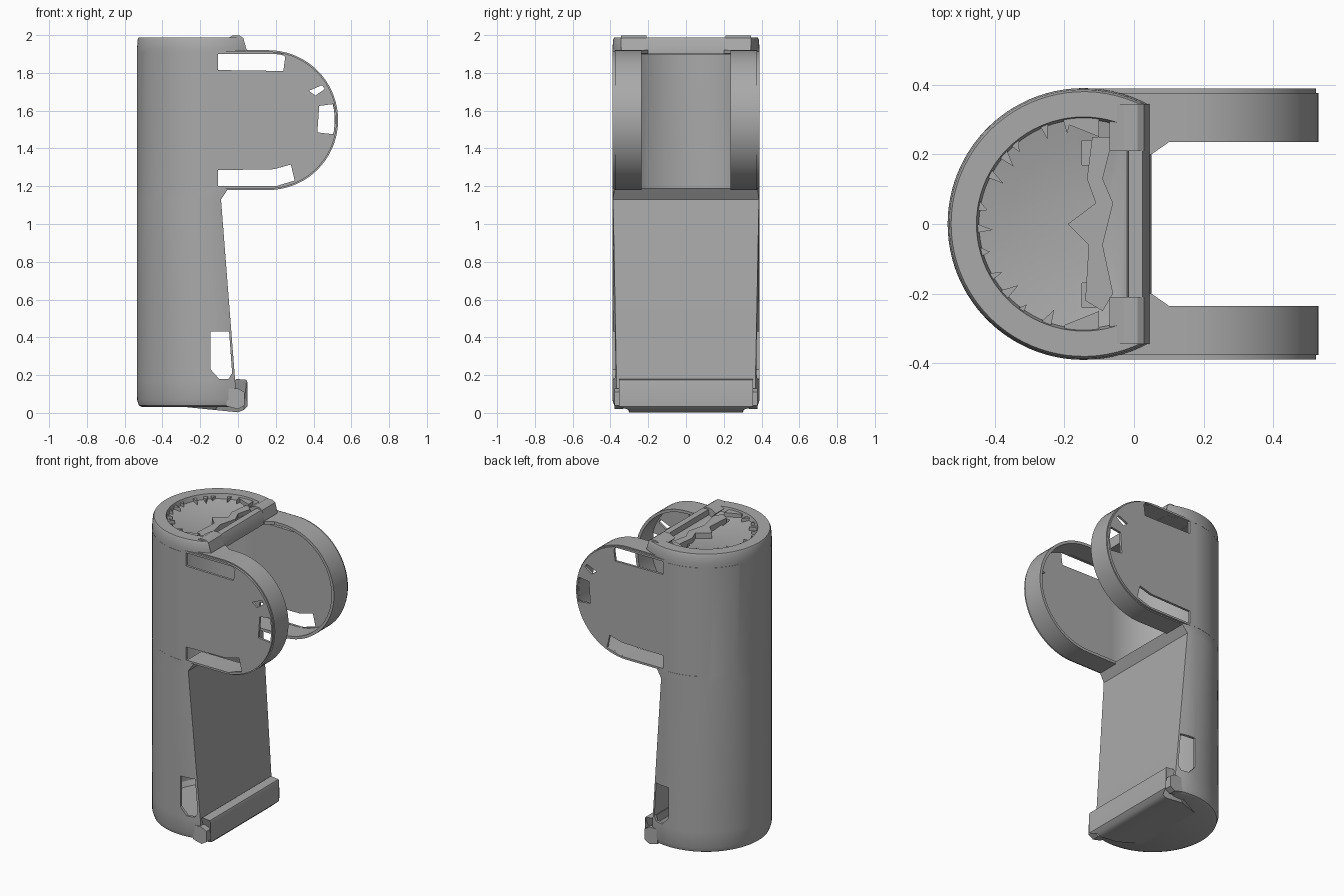
import bpy, bmesh, math, random

if "Cube" in bpy.data.objects:
    bpy.data.objects.remove(bpy.data.objects["Cube"])

random.seed(4)
CX = -0.145          # centre of the round back
grey = bpy.data.materials.new("plain grey")
grey.diffuse_color = (0.40, 0.40, 0.40, 1)
grey.use_nodes = True
grey.node_tree.nodes["Principled BSDF"].inputs["Base Color"].default_value = grey.diffuse_color


def make(name, bm):
    bmesh.ops.recalc_face_normals(bm, faces=bm.faces)
    me = bpy.data.meshes.new(name)
    bm.to_mesh(me)
    bm.free()
    ob = bpy.data.objects.new(name, me)
    bpy.context.collection.objects.link(ob)
    me.materials.append(grey)
    return ob


def loft(name, rows, n=56):
    """D-shaped sections; each row is (height, flat front x, back radius)."""
    bm = bmesh.new()
    rings = []
    for z, xf, r in rows:
        a = math.acos((xf - CX) / r)
        ring = []
        for i in range(n + 1):
            t = a + (2 * math.pi - 2 * a) * i / n
            ring.append(bm.verts.new((CX + r * math.cos(t), r * math.sin(t), z)))
        rings.append(ring)
    for lo, hi in zip(rings, rings[1:]):
        for i in range(n + 1):
            j = (i + 1) % (n + 1)
            bm.faces.new((lo[i], lo[j], hi[j], hi[i]))
    bm.faces.new(rings[0])
    bm.faces.new(rings[-1])
    return make(name, bm)


def prism(name, pts, a, b, axis="y"):
    """Extrude a polygon along y (points are x,z) or along z (points are x,y)."""
    bm = bmesh.new()

    def ring(d):
        return [bm.verts.new((p, d, q) if axis == "y" else (p, q, d)) for p, q in pts]
    lo, hi = ring(a), ring(b)
    k = len(pts)
    for i in range(k):
        j = (i + 1) % k
        bm.faces.new((lo[i], lo[j], hi[j], hi[i]))
    bm.faces.new(lo)
    bm.faces.new(hi)
    return make(name, bm)


def activate(ob):
    bpy.ops.object.select_all(action="DESELECT")
    ob.select_set(True)
    bpy.context.view_layer.objects.active = ob


def cut(ob, cutter):
    m = ob.modifiers.new("cut", "BOOLEAN")
    m.operation = "DIFFERENCE"
    m.solver = "EXACT"
    m.object = cutter
    activate(ob)
    bpy.ops.object.modifier_apply(modifier=m.name)
    bpy.data.objects.remove(cutter)


def smooth(ob):
    activate(ob)
    bpy.ops.object.shade_smooth_by_angle(angle=math.radians(28))


def u_shape(x0, r, n=36):
    """Straight top and bottom edges joined by a half round nose."""
    arc = [(0.16 + r * math.sin(math.pi * i / n), 1.55 + r * math.cos(math.pi * i / n))
           for i in range(n + 1)]
    return [(x0, 1.55 + r)] + arc + [(x0, 1.55 - r)]


# Hollow body with a slanted lower front and an open upper front
body = loft("body_shell", [
    (0.03, -0.04, 0.36), (0.04, -0.025, 0.38), (0.07, -0.01, 0.39),
    (0.17, -0.015, 0.39), (1.13, -0.09, 0.39), (1.19, -0.05, 0.39),
    (1.191, -0.13, 0.39), (1.90, -0.13, 0.39), (1.901, 0.045, 0.39),
    (1.925, 0.045, 0.39), (1.975, 0.03, 0.386), (1.987, 0.025, 0.380)])
cut(body, loft("cavity", [
    (0.07, -0.03, 0.355), (0.10, -0.025, 0.372), (0.17, -0.03, 0.372),
    (1.13, -0.105, 0.372), (1.18, -0.10, 0.372), (1.195, -0.10, 0.372),
    (1.196, 0.02, 0.372), (1.897, 0.02, 0.372)]))

# Lower side windows
cut(body, prism("window", [(-0.145, 0.43), (-0.047, 0.43), (-0.031, 0.21),
                           (-0.05, 0.18), (-0.10, 0.18), (-0.145, 0.23)], -0.5, 0.5))

# Shallow bowl in the top, with two deeper pockets
cut(body, loft("bowl", [(1.925, -0.07, 0.10), (1.94, -0.04, 0.22),
                        (1.955, -0.02, 0.30), (2.02, -0.01, 0.315)]))
for s in (-1, 1):
    cut(body, prism("pocket", [(-0.15, s * 0.17), (-0.15, s * 0.24), (-0.105, s * 0.24),
                               (-0.115, s * 0.17)], 1.88, 2.02, "z"))
smooth(body)

# Torn wedges around the inside of the bowl
for i in range(13):
    a = math.radians(100 + 160 * i / 12 + random.uniform(-3, 3))
    w = random.uniform(0.05, 0.08)
    d = random.uniform(0.25, 0.285)
    tri = [(CX + r * math.cos(t), r * math.sin(t))
           for r, t in ((0.325, a - w), (0.325, a + w), (d, a + w * 0.6))]
    prism("bowl_wedge", tri, 1.935, 1.972, "z")

# Bent bridge across the bowl and tabs at its ends
prism("bowl_bridge", [(-0.09, -0.25), (-0.06, -0.20), (-0.09, -0.06), (-0.06, 0.06),
                      (-0.09, 0.13), (-0.06, 0.25), (-0.12, 0.25), (-0.135, 0.13),
                      (-0.11, 0.06), (-0.19, 0.0), (-0.13, -0.06), (-0.14, -0.22)],
      1.915, 1.962, "z")
for s in (-1, 1):
    prism("bowl_tab", [(-0.20, s * 0.31), (-0.10, s * 0.31), (-0.10, s * 0.25),
                       (-0.20, s * 0.29)], 1.925, 1.975, "z")

# Raised front ridge of the top
for s in (-1, 1):
    prism("top_ridge", [(-0.07, 1.975), (-0.03, 1.997), (0.01, 1.997), (0.028, 1.985),
                        (0.045, 1.925), (-0.02, 1.925)], s * 0.21, s * 0.345)
prism("top_ridge_middle", [(-0.03, 1.94), (0.0, 1.975), (0.025, 1.985), (0.045, 1.92)],
      -0.21, 0.21)

# Side cheeks: thin outer plate with slots, and a wide thin rim
SLOTS = [
    [(-0.105, 1.90), (0.235, 1.90), (0.25, 1.885), (0.24, 1.81), (-0.105, 1.815)],
    [(-0.105, 1.285), (0.19, 1.29), (0.28, 1.315), (0.30, 1.23), (0.20, 1.20),
     (-0.105, 1.20)],
    [(0.43, 1.625), (0.505, 1.635), (0.515, 1.55), (0.505, 1.475), (0.42, 1.485)],
    [(0.375, 1.705), (0.445, 1.735), (0.46, 1.715), (0.41, 1.68)]]
for s, side in ((-1, "near"), (1, "far")):
    plate = prism(side + "_cheek_plate", u_shape(-0.14, 0.363), s * 0.374, s * 0.3895)
    for pts in SLOTS:
        cut(plate, prism("slot", pts, s * 0.3, s * 0.5))
    smooth(plate)
    rim = u_shape(-0.10, 0.37) + u_shape(-0.10, 0.352)[::-1]
    smooth(prism(side + "_cheek_rim", rim, s * 0.235, s * 0.376))
    # gusset where the rim meets the top
    prism(side + "_gusset", [(0.03, s * 0.20), (0.05, s * 0.20), (0.10, s * 0.235),
                             (0.10, s * 0.30), (0.03, s * 0.30)], 1.903, 1.92, "z")

# Bottom lip standing proud of the slanted front
bm = bmesh.new()
prof = [(-0.03, 0.15), (-0.01, 0.18), (0.045, 0.175), (0.05, 0.16), (0.05, 0.035),
        (0.03, 0.015), (0.0, 0.003), (-0.12, 0.015), (-0.30, 0.033), (-0.10, 0.06)]
rows = [[bm.verts.new((x, y * (0.85 if z < 0.034 else 1.0) * (0.75 if x < -0.2 else 1.0), z))
         for x, z in prof] for y in (-0.355, 0.355)]
for i in range(len(prof)):
    j = (i + 1) % len(prof)
    bm.faces.new((rows[0][i], rows[0][j], rows[1][j], rows[1][i]))
for r in rows:
    bmesh.ops.triangulate(bm, faces=[bm.faces.new(r)])
smooth(make("bottom_lip", bm))
for s in (-1, 1):
    prism("lip_corner", [(-0.06, 0.13), (0.0, 0.13), (0.035, 0.11), (0.035, 0.04),
                         (0.0, 0.02), (-0.06, 0.035)], s * 0.33, s * 0.378)
